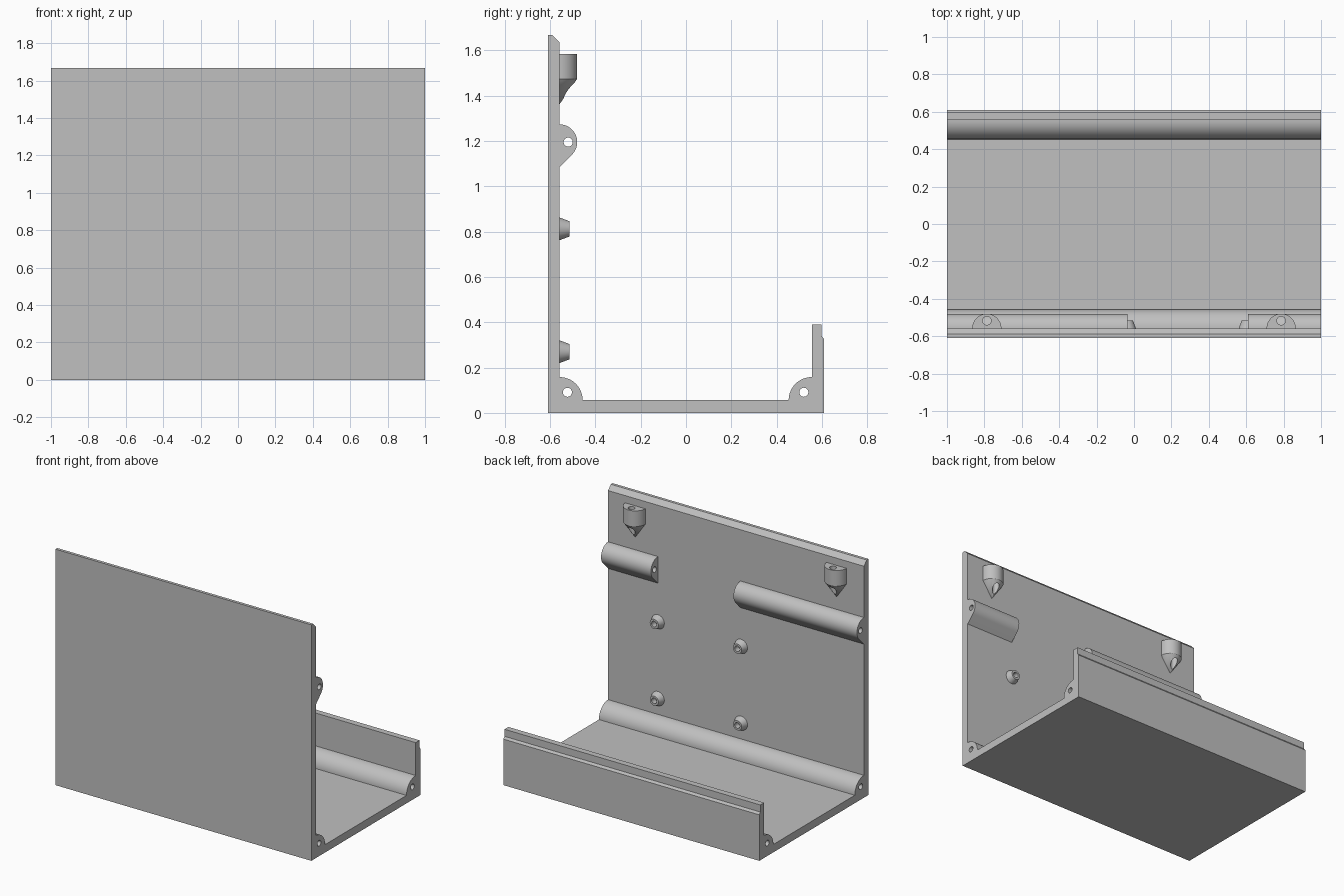
import bpy, bmesh, math
from mathutils import Vector

if "Cube" in bpy.data.objects:
    bpy.data.objects.remove(bpy.data.objects["Cube"])

WALL = -0.558      # inner face of the tall front wall
BACK = 0.555       # inner face of the low back wall
FLOOR = 0.056      # top of the floor

grey = bpy.data.materials.new("light grey")
grey.diffuse_color = (0.527, 0.527, 0.527, 1)
grey.use_nodes = True
grey.node_tree.nodes["Principled BSDF"].inputs["Base Color"].default_value = grey.diffuse_color


def arc(cy, cz, r, a0, a1, n=16):
    """Points of an arc in the y-z plane, angles in degrees."""
    steps = [math.radians(a0 + (a1 - a0) * i / n) for i in range(n + 1)]
    return [(cy + r * math.cos(a), cz + r * math.sin(a)) for a in steps]


def finish(name, bm):
    bmesh.ops.recalc_face_normals(bm, faces=bm.faces)
    mesh = bpy.data.meshes.new(name)
    bm.to_mesh(mesh)
    bm.free()
    obj = bpy.data.objects.new(name, mesh)
    bpy.context.collection.objects.link(obj)
    mesh.materials.append(grey)
    return obj


def extrude_x(name, profile, x0, x1):
    """Solid made by sweeping a y-z profile along x."""
    bm = bmesh.new()
    face = bm.faces.new([bm.verts.new((x0, y, z)) for y, z in profile])
    ext = bmesh.ops.extrude_face_region(bm, geom=[face], use_keep_orig=True)
    moved = [v for v in ext["geom"] if isinstance(v, bmesh.types.BMVert)]
    bmesh.ops.translate(bm, verts=moved, vec=Vector((x1 - x0, 0, 0)))
    return finish(name, bm)


def cut(obj, cutters):
    for c in cutters:
        mod = obj.modifiers.new("hole", 'BOOLEAN')
        mod.operation, mod.solver, mod.object = 'DIFFERENCE', 'EXACT', c
    bpy.context.view_layer.update()
    dg = bpy.context.evaluated_depsgraph_get()
    mesh = bpy.data.meshes.new_from_object(obj.evaluated_get(dg))
    obj.modifiers.clear()
    obj.data = mesh
    for c in cutters:
        bpy.data.objects.remove(c)


def smooth(obj):
    bpy.ops.object.select_all(action='DESELECT')
    obj.select_set(True)
    bpy.context.view_layer.objects.active = obj
    bpy.ops.object.shade_smooth_by_angle(angle=math.radians(25))


def rod_hole(y, z):
    return extrude_x("rod_hole_cutter", arc(y, z, 0.02, 0, 345, 23), -1.1, 1.1)


# Tray: tall front wall, floor and lipped back wall with rounded inner corners
profile = [(-0.61, 0), (0.61, 0), (0.61, 0.325), (0.598, 0.34), (0.598, 0.39), (BACK, 0.39)]
profile += arc(BACK, FLOOR, 0.102, 90, 180)
profile += arc(WALL, FLOOR, 0.102, 0, 90)
profile += [(WALL, 1.635), (-0.589, 1.667), (-0.61, 1.667)]
tray = extrude_x("tray", profile, -1, 1)
cut(tray, [rod_hole(-0.523, 0.091), rod_hole(0.52, 0.091)])
smooth(tray)

# Hinge barrels on the front wall, with a sloped underside
barrel = arc(WALL, 1.195, 0.078, 90, -45, 20) + [(WALL, 1.195 - 0.078 * math.sqrt(2))]
for name, x0, x1 in (("long_barrel", -1, -0.035), ("short_barrel", 0.61, 1)):
    obj = extrude_x(name, barrel, x0, x1)
    cut(obj, [rod_hole(-0.52, 1.195)])
    smooth(obj)


# Tapered hollow standoffs
def standoff(x, z, n=32):
    bm = bmesh.new()
    rings = []
    for r, y in ((0.05, WALL), (0.034, -0.515), (0.02, -0.515), (0.02, WALL + 0.002)):
        rings.append([bm.verts.new((x + r * math.cos(t * math.tau / n), y,
                                    z + r * math.sin(t * math.tau / n))) for t in range(n)])
    for a, b in zip(rings, rings[1:]):
        for i in range(n):
            j = (i + 1) % n
            bm.faces.new((a[i], a[j], b[j], b[i]))
    bm.faces.new(rings[0])
    bm.faces.new(rings[-1])
    smooth(finish("standoff", bm))


for x in (-0.04, 0.61):
    for z in (0.27, 0.812):
        standoff(x, z)


# Half-round screw bosses tapering to a point on the wall
def screw_boss(x, n=24, r=0.078):
    bm = bmesh.new()
    top, low = [[bm.verts.new((x + r * math.cos(math.pi * i / n),
                               WALL + r * math.sin(math.pi * i / n), z))
                 for i in range(n + 1)] for z in (1.584, 1.474)]
    tip = bm.verts.new((x, WALL, 1.362))
    for i in range(n):
        bm.faces.new((top[i], top[i + 1], low[i + 1], low[i]))
        bm.faces.new((low[i], low[i + 1], tip))
    bm.faces.new(top)
    bm.faces.new((top[0], low[0], tip, low[-1], top[-1]))
    obj = finish("screw_boss", bm)
    hole = bmesh.new()
    bmesh.ops.create_cone(hole, cap_ends=True, segments=24, radius1=0.023, radius2=0.023, depth=0.5)
    bmesh.ops.translate(hole, verts=hole.verts, vec=Vector((x, -0.517, 1.5)))
    cut(obj, [finish("screw_hole_cutter", hole)])
    smooth(obj)


for x in (-0.787, 0.787):
    screw_boss(x)
